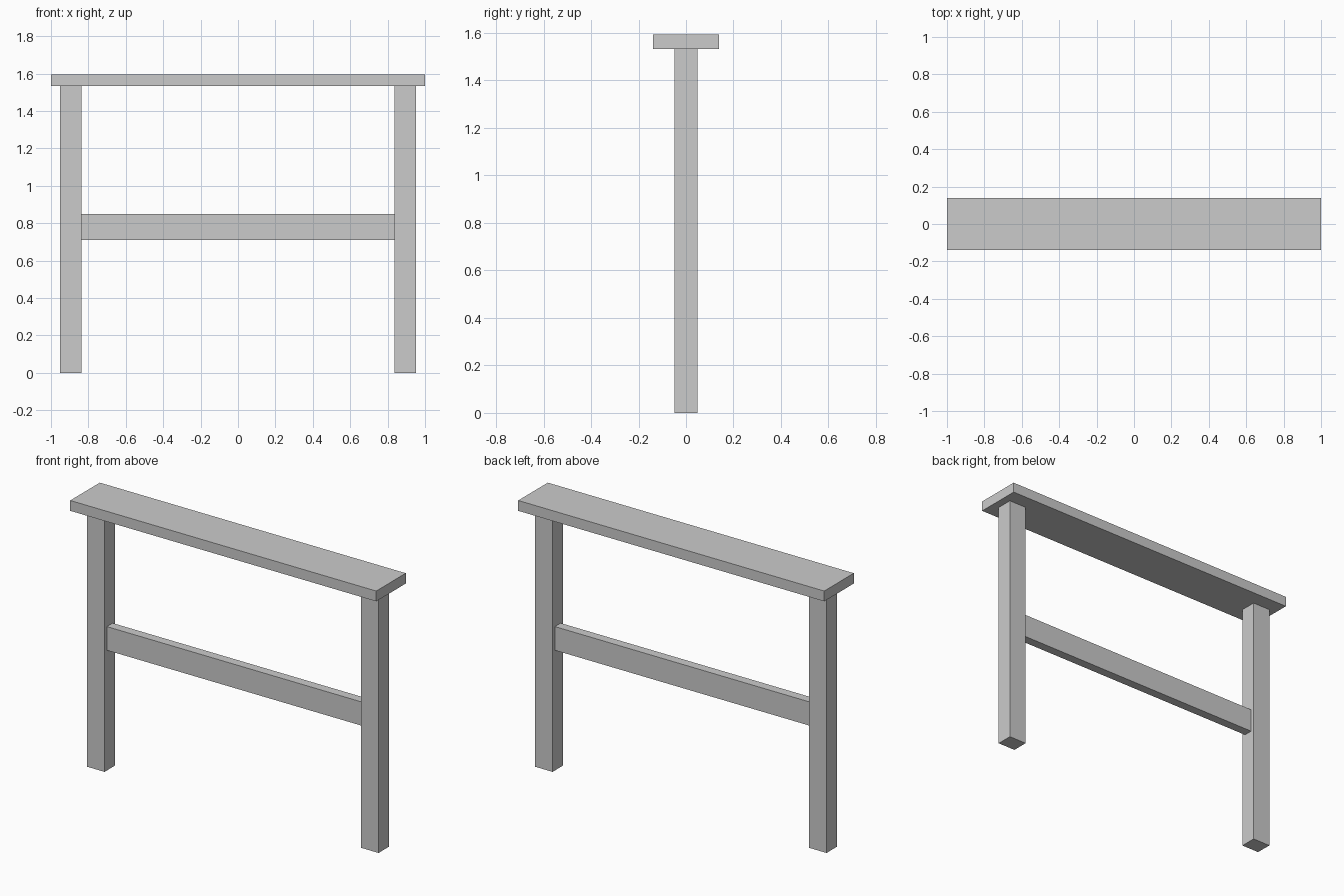
import bpy

if "Cube" in bpy.data.objects:
    bpy.data.objects.remove(bpy.data.objects["Cube"])

grey = bpy.data.materials.new("light_grey")
grey.diffuse_color = (0.6, 0.6, 0.6, 1.0)
grey.use_nodes = True
grey.node_tree.nodes["Principled BSDF"].inputs["Base Color"].default_value = grey.diffuse_color


def box(name, x, y, z):
    """Box spanning the given (min, max) ranges."""
    spans = (x, y, z)
    bpy.ops.mesh.primitive_cube_add(size=1, location=[(a + b) / 2 for a, b in spans])
    obj = bpy.context.object
    obj.name = name
    obj.scale = [b - a for a, b in spans]
    bpy.ops.object.transform_apply(location=False, rotation=False, scale=True)
    obj.data.materials.append(grey)
    return obj


# Top board
box("top_board", (-1.0, 1.0), (-0.138, 0.138), (1.533, 1.594))

# Square posts on both sides
for side, x in (("left", (-0.953, -0.838)), ("right", (0.838, 0.953))):
    box(side + "_post", x, (-0.049, 0.049), (0.0, 1.533))

# Thin cross rail between the posts
box("cross_rail", (-0.838, 0.838), (-0.027, 0.027), (0.71, 0.85))
